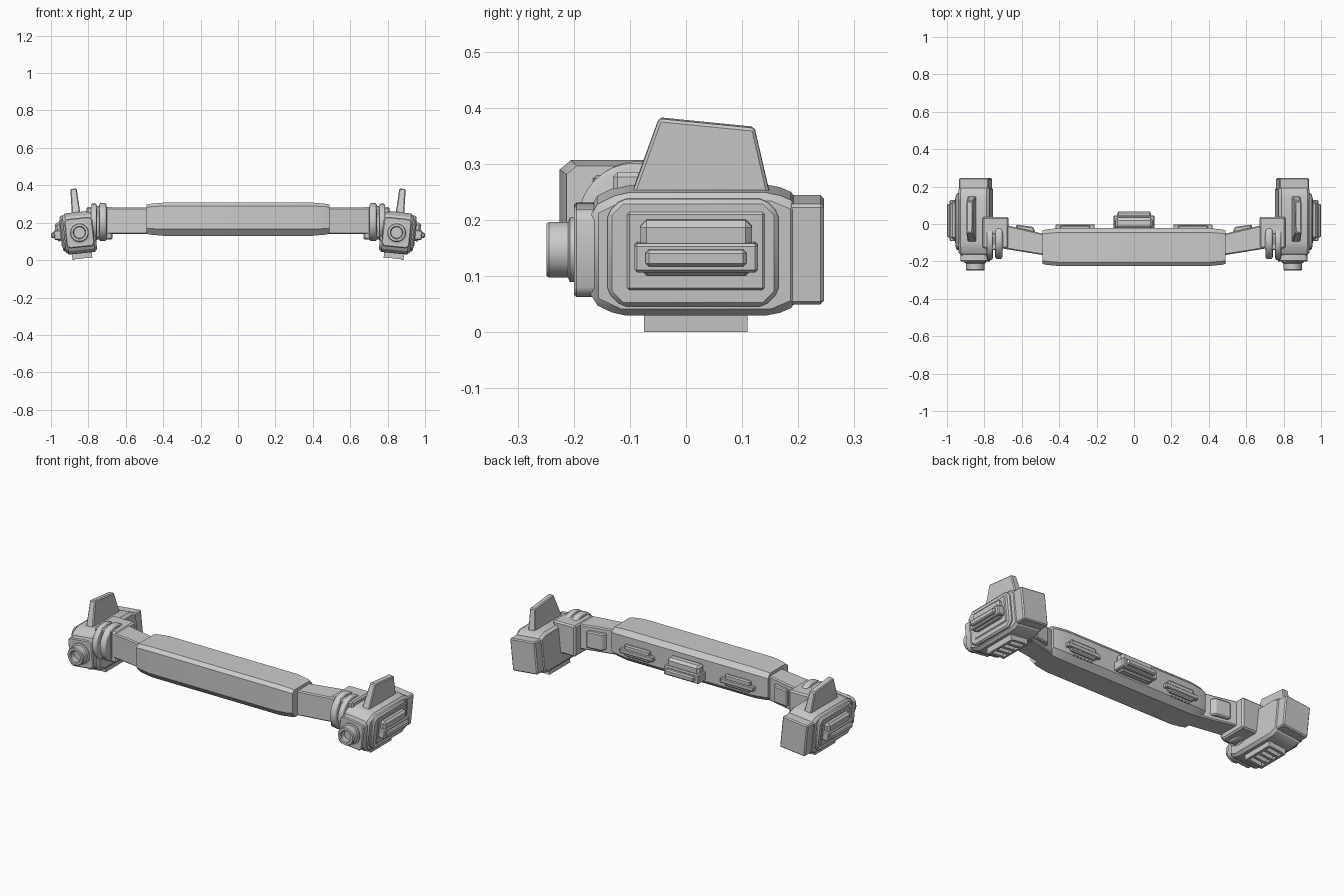
import bpy, bmesh, math
from mathutils import Matrix, Vector

cube = bpy.data.objects.get("Cube")
if cube:
    bpy.data.objects.remove(cube, do_unlink=True)

GREY = (0.6, 0.6, 0.6, 1)
mat = bpy.data.materials.new("light_grey")
mat.use_nodes = True
mat.diffuse_color = GREY
mat.node_tree.nodes["Principled BSDF"].inputs["Base Color"].default_value = GREY


def loft(rings, bevel=0.0, segments=1):
    """Closed solid skinned through rings of points."""
    bm = bmesh.new()
    loops = [[bm.verts.new(p) for p in ring] for ring in rings]
    n = len(loops[0])
    for a, b in zip(loops, loops[1:]):
        for i in range(n):
            j = (i + 1) % n
            bm.faces.new((a[i], a[j], b[j], b[i]))
    bm.faces.new(loops[0])
    bm.faces.new(loops[-1])
    bmesh.ops.recalc_face_normals(bm, faces=bm.faces)
    if bevel:
        edges = [e for e in bm.edges if e.calc_face_angle(0) > 0.3]
        bmesh.ops.bevel(bm, geom=edges, offset=bevel, segments=segments,
                        profile=0.5, affect='EDGES', clamp_overlap=True)
    return bm


def prism(axis, pts, a, b, bevel=0.0, segments=1):
    """Extrude a 2D outline along an axis from a to b."""
    def put(p, t):
        return {"x": (t, *p), "y": (p[0], t, p[1]), "z": (*p, t)}[axis]
    return loft([[put(p, t) for p in pts] for t in (a, b)], bevel, segments)


def box(x0, x1, y0, y1, z0, z1, bevel=0.0):
    return prism("z", [(x0, y0), (x1, y0), (x1, y1), (x0, y1)], z0, z1, bevel)


def octagon(x0, x1, y0, y1, c):
    return [(x0 + c, y0), (x1 - c, y0), (x1, y0 + c), (x1, y1 - c),
            (x1 - c, y1), (x0 + c, y1), (x0, y1 - c), (x0, y0 + c)]


def circle(cx, cy, r, n=32):
    return [(cx + r * math.cos(math.tau * i / n), cy + r * math.sin(math.tau * i / n))
            for i in range(n)]


def part(name, pieces, matrix=Matrix(), mirror=False):
    """Join the pieces into one object, optionally mirrored to the other side."""
    whole = bmesh.new()
    for piece in pieces:
        temp = bpy.data.meshes.new("temp")
        piece.to_mesh(temp)
        piece.free()
        whole.from_mesh(temp)
        bpy.data.meshes.remove(temp)
    whole.transform(matrix)
    mesh = bpy.data.meshes.new(name)
    whole.to_mesh(mesh)
    whole.free()
    mesh.materials.append(mat)
    obj = bpy.data.objects.new(name, mesh)
    bpy.context.scene.collection.objects.link(obj)
    bpy.ops.object.select_all(action='DESELECT')
    obj.select_set(True)
    bpy.context.view_layer.objects.active = obj
    bpy.ops.object.shade_smooth_by_angle(angle=math.radians(28))
    if mirror:
        obj.modifiers.new("mirror", 'MIRROR').use_mirror_merge = False
    return obj


def stepped_pad():
    """Layered latch facing +y, centred on x and z."""
    return [box(-0.1, 0.1, -0.01, 0.035, -0.05, 0.05, 0.012),
            box(-0.11, 0.11, -0.01, 0.045, -0.042, 0.01, 0.005),
            box(-0.09, 0.09, -0.01, 0.06, -0.03, 0.0, 0.006)]


# Central bar: faceted section, slightly tapered at both ends
section = [(-0.205, 0.307), (-0.225, 0.29), (-0.225, 0.165), (-0.195, 0.13),
           (-0.055, 0.13), (-0.022, 0.16), (-0.022, 0.28), (-0.045, 0.307)]
mid = Vector((-0.122, 0.22))
rings = []
for x, s in ((-0.49, 0.88), (-0.47, 0.93), (-0.4, 1), (0.4, 1), (0.47, 0.93), (0.49, 0.88)):
    rings.append([(x, *(mid + (Vector(p) - mid) * s)) for p in section])
part("central_bar", [loft(rings)])

# Latches on the back of the bar
part("centre_latch", stepped_pad(), Matrix.Translation((0, -0.012, 0.21))
     @ Matrix.Diagonal((1, 1.3, 1, 1)))
rivets = [box(0.255 + 0.022 * i, 0.265 + 0.022 * i, -0.03, -0.016, 0.158, 0.164)
          for i in range(6)]
part("side_latch", [box(0.21, 0.42, -0.03, -0.002, 0.19, 0.215, 0.004),
                    box(0.235, 0.395, -0.03, -0.008, 0.175, 0.24, 0.006)] + rivets,
     mirror=True)

# Angled arms and their back plates
part("arm", [prism("z", [(0.45, -0.172), (0.71, -0.13), (0.71, 0.0), (0.45, -0.06)],
                   0.14, 0.28, 0.006)], mirror=True)
part("arm_plate", [prism("z", [(0.52, -0.06), (0.63, -0.035), (0.63, -0.003), (0.54, -0.015)],
                         0.16, 0.255, 0.006)], mirror=True)

# Elbow block with hinge discs and clips
part("elbow_block", [box(0.67, 0.81, -0.13, 0.038, 0.11, 0.285, 0.008),
                     box(0.7, 0.78, -0.14, -0.05, 0.12, 0.29, 0.006)], mirror=True)
part("hinge_discs", [prism("x", circle(-0.085, 0.203, 0.102), 0.703, 0.742, 0.012, 3),
                     prism("x", circle(-0.09, 0.2, 0.102), 0.755, 0.787, 0.01, 3)],
     mirror=True)
part("hinge_clips", [box(x - 0.012, x + 0.012, -0.11, -0.055, 0.28, 0.297, 0.004)
                     for x in (0.72, 0.772)], mirror=True)

# End pods lean outwards at the top
pivot = Vector((0.848, 0, 0.147))
tilt = (Matrix.Translation(pivot) @ Matrix.Rotation(math.radians(6), 4, 'Y')
        @ Matrix.Translation(-pivot))

outline = [(-0.12, 0.036), (0.155, 0.036), (0.2, 0.055), (0.2, 0.238),
           (0.155, 0.257), (-0.115, 0.257), (-0.17, 0.23), (-0.17, 0.06)]
part("pod_body", [prism("x", outline, 0.763, 0.93, 0.014),
                  prism("x", octagon(-0.14, 0.165, 0.055, 0.247, 0.025), 0.92, 0.945, 0.008),
                  box(0.93, 0.949, -0.105, 0.14, 0.085, 0.225, 0.004)], tilt, True)
part("pod_front_plate", [prism("y", octagon(0.773, 0.923, 0.068, 0.226, 0.015),
                               -0.2, -0.15, 0.005)], tilt, True)
part("pod_rear_box", [box(0.768, 0.926, 0.14, 0.246, 0.057, 0.237, 0.006)], tilt, True)

# Top fin
low = [(0.832, -0.098), (0.878, -0.098), (0.878, 0.15), (0.832, 0.15)]
top = [(0.838, -0.048, 0.384), (0.872, -0.048, 0.384), (0.872, 0.122, 0.367), (0.838, 0.122, 0.367)]
part("fin", [loft([[(*p, 0.245) for p in low], top], 0.005)], tilt, True)

# Outer latch, turned to face sideways
part("pod_latch", stepped_pad(), tilt @ Matrix.Translation((0.94, 0.018, 0.162))
     @ Matrix.Rotation(-math.pi / 2, 4, 'Z'), True)

# Front nozzle: hollow barrel with collar
barrel = [(0.058, -0.195), (0.058, -0.207), (0.05, -0.21), (0.05, -0.244), (0.046, -0.249),
          (0.034, -0.249), (0.03, -0.244), (0.03, -0.215), (0.001, -0.215), (0.001, -0.195)]
nozzle = loft([[(0.848 + r * c, y, 0.147 + r * s) for c, s in circle(0, 0, 1)]
               for r, y in barrel])
part("nozzle", [nozzle], tilt, True)

# Vent grille underneath: rails and slats
rails = [box(x, x + 0.014, -0.075, 0.11, 0.005, 0.045) for x in (0.793, 0.886)]
slats = [box(0.8, 0.893, y, y + 0.017, 0.008, 0.045)
         for y in (-0.075, -0.033, 0.009, 0.051, 0.093)]
part("vent_grille", rails + slats, tilt, True)
